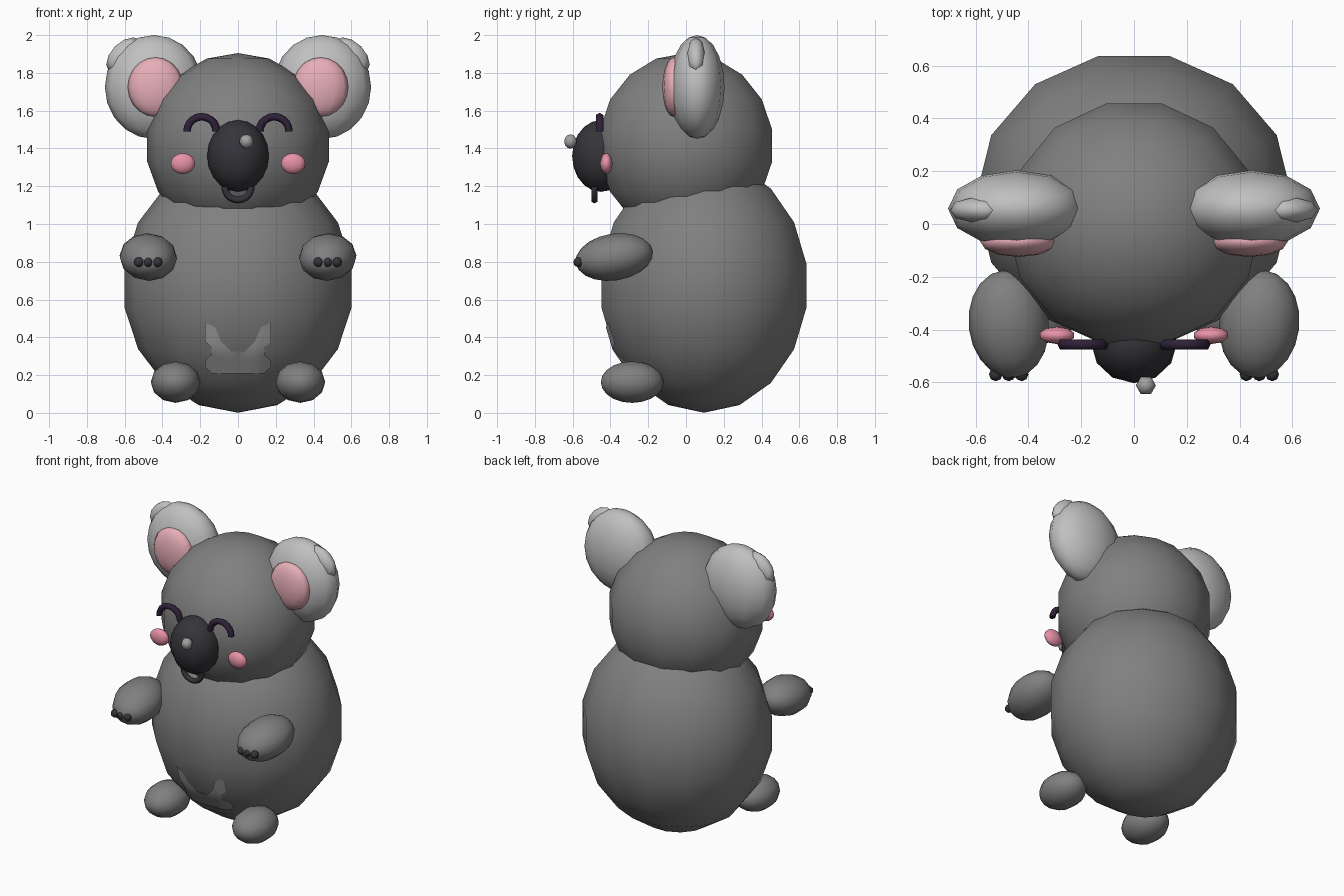
import bpy, bmesh, math
from mathutils import Matrix, Vector, Euler
from mathutils.bvhtree import BVHTree

if "Cube" in bpy.data.objects:
    bpy.data.objects.remove(bpy.data.objects["Cube"])


def material(name, hex_code):
    m = bpy.data.materials.new(name)
    rgb = [int(hex_code[i:i + 2], 16) / 255 for i in (0, 2, 4)]
    m.diffuse_color = [c / 12.92 if c < 0.04 else ((c + 0.055) / 1.055) ** 2.4 for c in rgb] + [1]
    m.use_nodes = True
    m.node_tree.nodes["Principled BSDF"].inputs["Base Color"].default_value = m.diffuse_color
    return m


GREY = material("fur grey", "808080")
SILVER = material("ear silver", "C0C0C0")
BELLY = material("belly grey", "A0A0A0")
PINK = material("inner ear pink", "FFC0CB")
BLUSH = material("cheek pink", "FA9EB4")
DARK = material("nose charcoal", "35353A")
PURPLE = material("eye purple", "2F2038")


def finish(name, bm, mat):
    me = bpy.data.meshes.new(name)
    bmesh.ops.recalc_face_normals(bm, faces=bm.faces)
    for f in bm.faces:
        f.smooth = True
    bm.to_mesh(me)
    bm.free()
    me.materials.append(mat)
    ob = bpy.data.objects.new(name, me)
    bpy.context.collection.objects.link(ob)
    return ob


def ball(name, mat, loc, radii, seg=12, rings=8, spin=0, tilt=(0, 0, 0), pole_y=False):
    """Ellipsoid; spin turns the facets, tilt (degrees) turns the finished shape."""
    bm = bmesh.new()
    bmesh.ops.create_uvsphere(bm, u_segments=seg, v_segments=rings, radius=1)
    facet = Matrix.Rotation(math.radians(spin), 4, 'Z')
    if pole_y:
        facet = Matrix.Rotation(math.pi / 2, 4, 'X') @ facet
    turn = Euler([math.radians(a) for a in tilt]).to_matrix().to_4x4()
    bm.transform(Matrix.Translation(loc) @ turn @ Matrix.Diagonal((*radii, 1)) @ facet)
    return finish(name, bm, mat)


def arc(name, mat, loc, major, minor, depth, start, end, steps=10, sides=6):
    """Capped part of a ring lying in the x-z plane."""
    bm = bmesh.new()
    loops = []
    for i in range(steps + 1):
        a = math.radians(start + (end - start) * i / steps)
        loop = []
        for j in range(sides):
            b = 2 * math.pi * j / sides
            r = major + minor * math.cos(b)
            loop.append(bm.verts.new(Vector(loc) + Vector(
                (r * math.cos(a), depth * math.sin(b), r * math.sin(a)))))
        loops.append(loop)
    for p, q in zip(loops, loops[1:]):
        for j in range(sides):
            k = (j + 1) % sides
            bm.faces.new((p[j], p[k], q[k], q[j]))
    bm.faces.new(loops[0])
    bm.faces.new(loops[-1])
    ob = finish(name, bm, mat)
    ob.data.set_sharp_from_angle(angle=math.radians(65))
    return ob


# Body and head
body = ball("body", GREY, (0, 0.095, 0.673), (0.61, 0.565, 0.672), 14, 9, 90)
ball("head", GREY, (0, 0, 1.415), (0.488, 0.475, 0.49), 14, 9, 90)

# Nose with its small shine, and mouth
ball("nose", DARK, (0, -0.45, 1.36), (0.163, 0.153, 0.19), 12, 10, 90)
ball("nose_shine", BELLY, (0.045, -0.612, 1.437), (0.038, 0.038, 0.038), 6, 6, 90)
arc("mouth", DARK, (0, -0.485, 1.198), 0.071, 0.018, 0.018, 180, 360)

for s, side in ((-1, "left"), (1, "right")):
    # Ears
    ball(side + "_ear", SILVER, (s * 0.445, 0.058, 1.725), (0.26, 0.146, 0.275), 12, 10)
    ball(side + "_inner_ear", PINK, (s * 0.437, -0.065, 1.725), (0.147, 0.06, 0.157), 12, 10)
    ball(side + "_ear_tuft", SILVER, (s * 0.6, 0.053, 1.89), (0.118, 0.05, 0.072), 8, 6,
         tilt=(0, s * 45, 0))
    # Face
    arc(side + "_eye", PURPLE, (s * 0.192, -0.457, 1.49), 0.078, 0.02, 0.022, 0, 180)
    ball(side + "_cheek", BLUSH, (s * 0.292, -0.422, 1.32), (0.068, 0.033, 0.055), 10, 8)
    # Arms and claws
    ball(side + "_arm", GREY, (s * 0.475, -0.38, 0.825), (0.152, 0.207, 0.124), 12, 10,
         tilt=(9, 0, -s * 7), pole_y=True)
    for i in (-1, 0, 1):
        ball(f"{side}_claw_{i + 2}", DARK, (s * 0.475 + i * 0.049, -0.57, 0.798),
             (0.026, 0.026, 0.026), 8, 6)
    # Feet
    ball(side + "_foot", GREY, (s * 0.33, -0.285, 0.163), (0.132, 0.166, 0.11), 12, 10, pole_y=True)

# Belly patch: thin U-shaped plate laid on the body's front
src = bmesh.new()
src.from_mesh(body.data)
tree = BVHTree.FromBMesh(src)
half = [(0.0, 0.33), (0.035, 0.33), (0.09, 0.38), (0.12, 0.455), (0.172, 0.48)]  # x, top edge
columns = [(-x, z) for x, z in half[:0:-1]] + half
bm = bmesh.new()
rows = 8
grid = []
for x, top in columns:
    col = []
    for j in range(rows + 1):
        t = j / rows
        notch = 0.2 if abs(x) > 0.15 and j in (3, 4) else 0
        if abs(x) > 0.15 and j == 0:
            notch = 0.2
        z = 0.213 + (top - 0.213) * t
        px = x * (1 - notch)
        hit = tree.ray_cast(Vector((px, -2, z)), Vector((0, 1, 0)))
        col.append(bm.verts.new(hit[0] + hit[1] * 0.007))
    grid.append(col)
for p, q in zip(grid, grid[1:]):
    for j in range(rows):
        bm.faces.new((p[j], q[j], q[j + 1], p[j + 1]))
src.free()
patch = finish("belly_patch", bm, BELLY)
if patch.data.polygons[0].normal.y > 0:
    patch.data.flip_normals()
